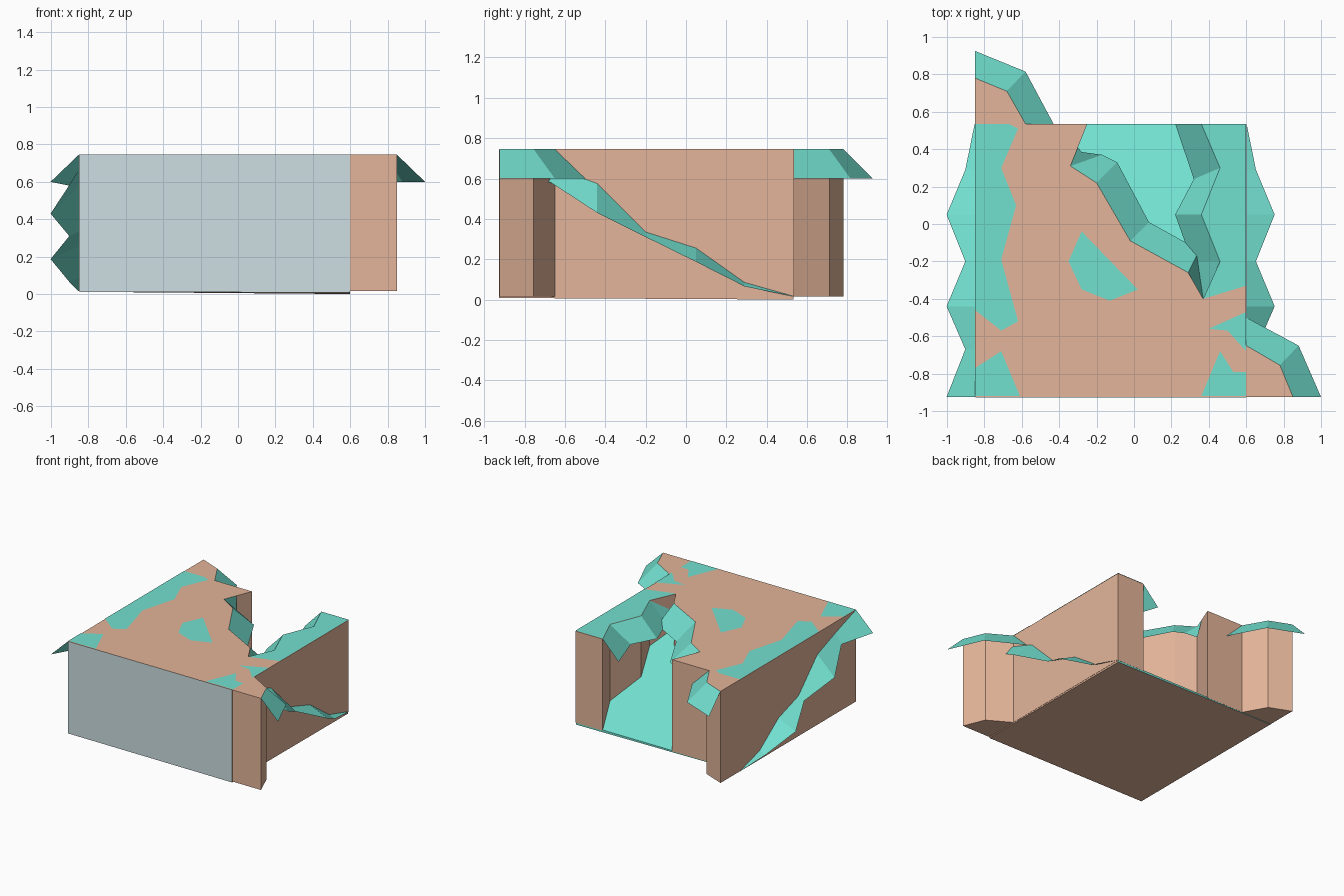
import bpy, bmesh

if "Cube" in bpy.data.objects:
    bpy.data.objects.remove(bpy.data.objects["Cube"])

TOP, LIP, BASE = 0.745, 0.60, 0.015


def material(name, rgb):
    m = bpy.data.materials.new(name)
    m.diffuse_color = (*rgb, 1)
    m.use_nodes = True
    m.node_tree.nodes["Principled BSDF"].inputs["Base Color"].default_value = m.diffuse_color
    return m


EARTH = material("earth", (0.77, 0.46, 0.32))
GRASS = material("grass", (0.17, 0.75, 0.63))
STONE = material("stone", (0.61, 0.73, 0.76))


def make(name, verts, faces, mats, slots=None, recalc=False):
    me = bpy.data.meshes.new(name)
    me.from_pydata(verts, [], faces)
    for m in mats:
        me.materials.append(m)
    for i, s in enumerate(slots or []):
        me.polygons[i].material_index = s
    bm = bmesh.new()
    bm.from_mesh(me)
    if recalc:
        bmesh.ops.recalc_face_normals(bm, faces=bm.faces)
    else:
        for f in bm.faces:
            if f.normal.z < 0:
                f.normal_flip()
    # split concave outlines into clean triangles
    bmesh.ops.triangulate(bm, faces=[f for f in bm.faces if len(f.verts) > 4])
    bm.to_mesh(me)
    bm.free()
    ob = bpy.data.objects.new(name, me)
    bpy.context.collection.objects.link(ob)
    return ob


def prism(name, outline, z0, z1, mat):
    n = len(outline)
    verts = [(x, y, z) for z in (z0, z1) for x, y in outline]
    faces = [tuple(range(n)), tuple(range(n, 2 * n))]
    faces += [(i, (i + 1) % n, (i + 1) % n + n, i + n) for i in range(n)]
    return make(name, verts, faces, [mat], recalc=True)


def sheet(name, inner, outer):
    n = len(inner)
    return make(name, inner + outer,
                [(i, i + 1, n + i + 1, n + i) for i in range(n - 1)], [GRASS])


def drape(name, ridge, hem):
    return sheet(name, [(x, y, TOP) for x, y in ridge], [(x, y, LIP) for x, y in hem])


def cap(name, outline):
    return make(name, [(x, y, TOP + 0.003) for x, y in outline],
                [tuple(range(len(outline)))], [GRASS])


# Plateau: full-height block with a notch open at the back and two corner bluffs
left_bank = [(-0.25, 0.535), (-0.34, 0.31), (-0.20, 0.22), (-0.02, -0.09),
             (0.29, -0.26), (0.37, -0.40)]
right_bank = [(0.36, 0.535), (0.46, 0.30), (0.36, 0.05), (0.46, -0.20), (0.37, -0.40)]
front_bluff = [(0.85, -0.925), (0.78, -0.755), (0.60, -0.65)]
back_bluff = [(-0.85, 0.78), (-0.68, 0.71), (-0.58, 0.535)]
prism("plateau", [(-0.85, -0.925)] + front_bluff + [(0.60, 0.535)] + right_bank
      + left_bank[-2::-1] + back_bluff[::-1], BASE, TOP, EARTH)

# Ramp wedge: grassy slope seen in the notch, stone front
x0, x1, y0, y1 = -0.848, 0.598, -0.927, 0.534
make("ramp",
     [(x0, y0, 0.012), (x1, y0, 0.008), (x1, y1, 0), (x0, y1, 0.012),
      (x0, y0, TOP), (x1, y0, TOP), (x1, y1, 0.02), (x0, y1, 0.02)],
     [(0, 1, 2, 3), (4, 5, 6, 7), (0, 1, 5, 4), (2, 3, 7, 6), (1, 2, 6, 5), (0, 3, 7, 4)],
     [EARTH, GRASS, STONE], [0, 1, 2, 1, 0, 0], recalc=True)

# Grass drapes hanging over the plateau edges
drape("front_bluff_grass", front_bluff, [(1.0, -0.925), (0.88, -0.65), (0.60, -0.50)])
drape("back_bluff_grass", back_bluff, [(-0.85, 0.925), (-0.58, 0.815), (-0.43, 0.535)])
drape("left_bank_grass", [(-0.30, 0.41)] + left_bank[1:],
      [(-0.28, 0.385), (-0.17, 0.37), (-0.09, 0.33), (0.08, 0.01), (0.35, -0.14), (0.37, -0.40)])
drape("right_bank_grass", right_bank,
      [(0.22, 0.535), (0.32, 0.24), (0.22, 0.05), (0.31, -0.20), (0.37, -0.40)])

# Jagged grass fringes running down both side walls, mirrored about the block
ys = [-0.925, -0.67, -0.44, -0.20, 0.05, 0.29, 0.535]
wall_z = [0.745, 0.66, 0.575, 0.335, 0.255, 0.085, 0.016]
hem_z = [0.60, 0.58, 0.43, 0.31, 0.187, 0.065, 0.015]
out = [0.15, 0.05, 0.15, 0.05, 0.15, 0.05, 0.0]
for side, sign, wall in (("left", -1, -0.85), ("right", 1, 0.60)):
    sheet(side + "_slope_fringe",
          [(wall + sign * 0.001, y, z) for y, z in zip(ys, wall_z)],
          [(wall + sign * (o + 0.002), y, z) for y, z, o in zip(ys, hem_z, out)])

# Flat grass patches on top
cap("left_top_grass", [(-0.85, 0.535), (-0.67, 0.535), (-0.62, 0.51), (-0.71, 0.30),
                       (-0.63, 0.10), (-0.71, -0.19), (-0.62, -0.52), (-0.71, -0.57),
                       (-0.85, -0.46)])
cap("front_left_top_grass", [(-0.85, -0.77), (-0.71, -0.68), (-0.61, -0.92), (-0.85, -0.92)])
cap("right_top_grass", [(0.60, 0.535)] + right_bank + [(0.60, -0.33)])
cap("front_right_top_grass", [(0.60, -0.47), (0.40, -0.56), (0.50, -0.57), (0.60, -0.68)])
cap("corner_top_grass", [(0.60, -0.79), (0.53, -0.79), (0.46, -0.68), (0.36, -0.92),
                         (0.60, -0.92)])
cap("middle_top_grass", [(-0.28, -0.04), (-0.35, -0.20), (-0.28, -0.35), (-0.13, -0.41),
                         (0.02, -0.35)])
